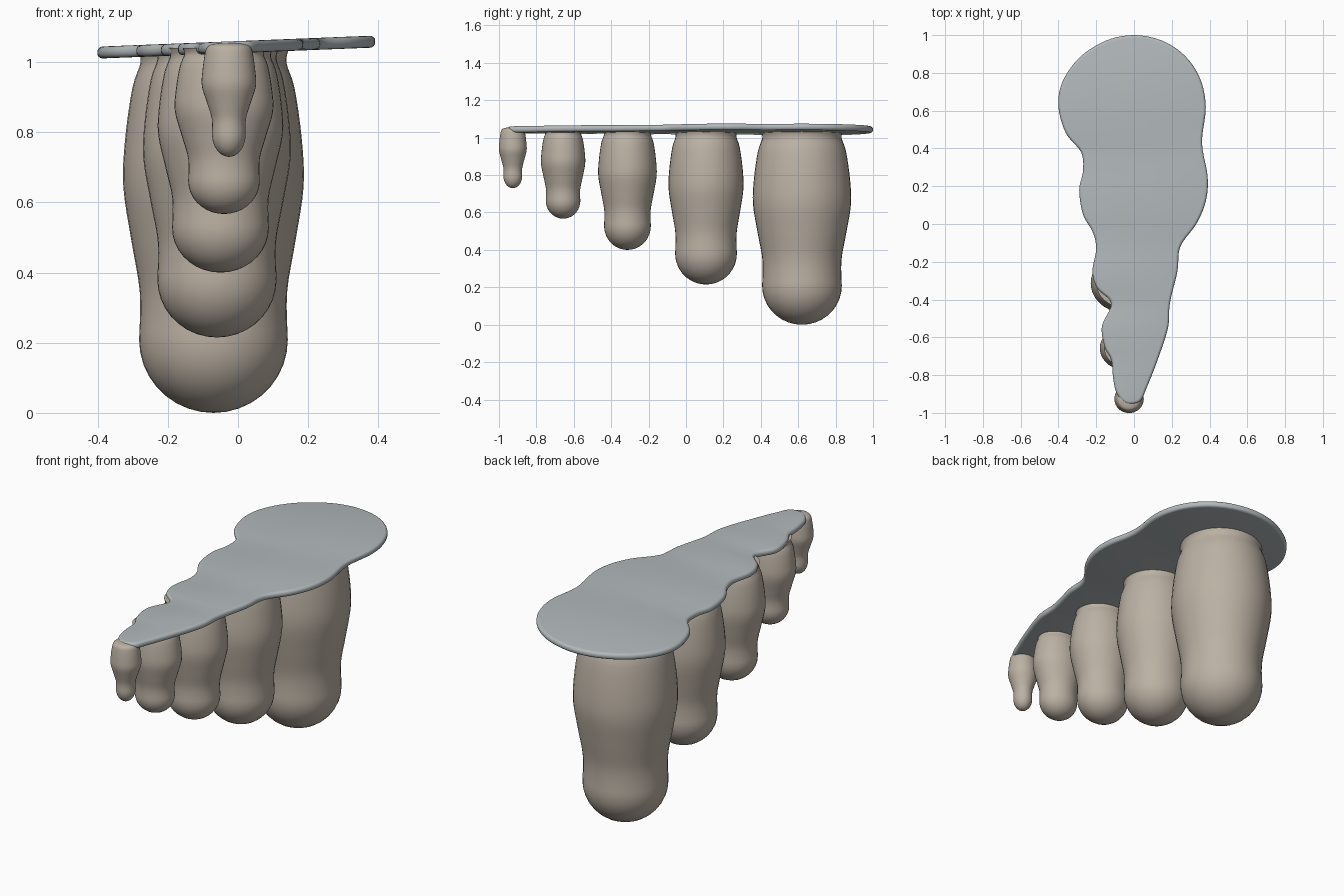
import bpy, bmesh
from math import sin, cos, pi, sqrt

if "Cube" in bpy.data.objects:
    bpy.data.objects.remove(bpy.data.objects["Cube"])


def material(name, rgb):
    m = bpy.data.materials.new(name)
    m.diffuse_color = (*rgb, 1)
    m.use_nodes = True
    m.node_tree.nodes["Principled BSDF"].inputs["Base Color"].default_value = m.diffuse_color
    return m


SKIN = material("beige", (0.50, 0.44, 0.37))
TOP = material("blue_grey", (0.45, 0.49, 0.50))


def finish(name, mesh, mat, angle):
    mesh.materials.append(mat)
    ob = bpy.data.objects.new(name, mesh)
    bpy.context.collection.objects.link(ob)
    bpy.ops.object.select_all(action='DESELECT')
    ob.select_set(True)
    bpy.context.view_layer.objects.active = ob
    bpy.ops.object.shade_smooth_by_angle(angle=angle)
    return ob


def spline(pts, steps, closed):
    """Catmull-Rom points through pts."""
    n = len(pts)
    get = lambda i: pts[i % n] if closed else pts[max(0, min(n - 1, i))]
    out = []
    for i in range(n if closed else n - 1):
        p = [get(i + k) for k in (-1, 0, 1, 2)]
        for s in range(steps):
            t = s / steps
            out.append(tuple(0.5 * (2 * b + (c - a) * t + (2 * a - 5 * b + 4 * c - d) * t ** 2
                                    + (3 * b - a - 3 * c + d) * t ** 3) for a, b, c, d in zip(*p)))
    if not closed:
        out.append(pts[-1])
    return out


# Toe: rounded tip, lower bulge, wider upper barrel, narrowed neck
def toe(name, cx, cy, bottom, lower, upper, top=1.04, rounded=False, sides=40):
    (lx, ly), (ux, uy) = lower, upper
    # height fraction, share of upper radius, radius factor
    body = [(0.20, 0, 1), (0.33, 0.05, 0.98), (0.47, 0.48, 1), (0.62, 1, 1),
            (0.75, 1, 0.98), (0.89, 1, 0.90), (0.96, 1, 0.81)]
    body += [(0.99, 1, 0.6), (1, 1, 0.2)] if rounded else [(1, 1, 0.84)]
    tip = []
    for i in range(1, 9):
        a = i / 9 * pi / 2
        tip.append((0.20 * (1 - cos(a)), 0, sin(a)))
    rings = tip + spline(body, 4, False)
    bm = bmesh.new()
    rows = []
    for f, w, k in rings:
        rx, ry = k * (lx + (ux - lx) * w), k * (ly + (uy - ly) * w)
        z = bottom + f * (top - bottom)
        rows.append([bm.verts.new((cx + rx * cos(2 * pi * j / sides),
                                   cy + ry * sin(2 * pi * j / sides), z)) for j in range(sides)])
    for a, b in zip(rows, rows[1:]):
        for j in range(sides):
            k = (j + 1) % sides
            bm.faces.new((a[j], a[k], b[k], b[j]))
    pole = bm.verts.new((cx, cy, bottom))
    for j in range(sides):
        bm.faces.new((pole, rows[0][(j + 1) % sides], rows[0][j]))
    bm.faces.new(rows[-1])
    me = bpy.data.meshes.new(name)
    bm.to_mesh(me)
    bm.free()
    finish(name, me, SKIN, 1.0)


toe("big_toe", -0.07, 0.62, 0.0, (0.212, 0.213), (0.257, 0.262))
toe("second_toe", -0.06, 0.107, 0.215, (0.17, 0.165), (0.21, 0.20))
toe("third_toe", -0.05, -0.313, 0.40, (0.138, 0.125), (0.178, 0.156))
toe("fourth_toe", -0.04, -0.657, 0.567, (0.102, 0.092), (0.14, 0.118))
toe("little_toe", -0.026, -0.926, 0.73, (0.048, 0.05), (0.077, 0.074), 1.055, True)

# Thin wavy plate over the toes, slightly tilted
outline = [(0, 1.0), (0.15, 0.97), (0.27, 0.89), (0.35, 0.77), (0.38, 0.62), (0.36, 0.43),
           (0.39, 0.25), (0.38, 0.12), (0.33, 0.0), (0.245, -0.12), (0.23, -0.25),
           (0.19, -0.42), (0.18, -0.55), (0.125, -0.72), (0.07, -0.86), (0.03, -0.94),
           (-0.04, -0.95), (-0.09, -0.90), (-0.11, -0.82), (-0.12, -0.72), (-0.155, -0.65),
           (-0.17, -0.54), (-0.12, -0.42), (-0.195, -0.34), (-0.22, -0.25), (-0.20, -0.13),
           (-0.22, -0.04), (-0.27, 0.05), (-0.29, 0.18), (-0.27, 0.28), (-0.28, 0.38),
           (-0.36, 0.48), (-0.40, 0.62), (-0.38, 0.75), (-0.29, 0.88), (-0.15, 0.97)]
pts = spline(outline, 5, True)
R = 0.015
cu = bpy.data.curves.new("plate_outline", 'CURVE')
cu.dimensions = '2D'
cu.fill_mode = 'BOTH'
cu.extrude, cu.bevel_depth, cu.bevel_resolution, cu.offset = 0.002, R, 3, -R
sp = cu.splines.new('POLY')
sp.points.add(len(pts) - 1)
for p, (x, y) in zip(sp.points, pts):
    p.co = (x, y, 0, 1)
sp.use_cyclic_u = True
helper = bpy.data.objects.new("plate_outline", cu)
bpy.context.collection.objects.link(helper)
bpy.context.view_layer.update()
mesh = bpy.data.meshes.new_from_object(helper.evaluated_get(bpy.context.evaluated_depsgraph_get()))
bpy.data.objects.remove(helper)
mesh.materials.clear()
bm = bmesh.new()
bm.from_mesh(mesh)
bmesh.ops.remove_doubles(bm, verts=bm.verts, dist=0.0005)
for v in bm.verts:
    v.co.z += 1.043 + 0.04 * v.co.x
bmesh.ops.recalc_face_normals(bm, faces=bm.faces)
bm.to_mesh(mesh)
bm.free()
finish("top_plate", mesh, TOP, 0.8)
